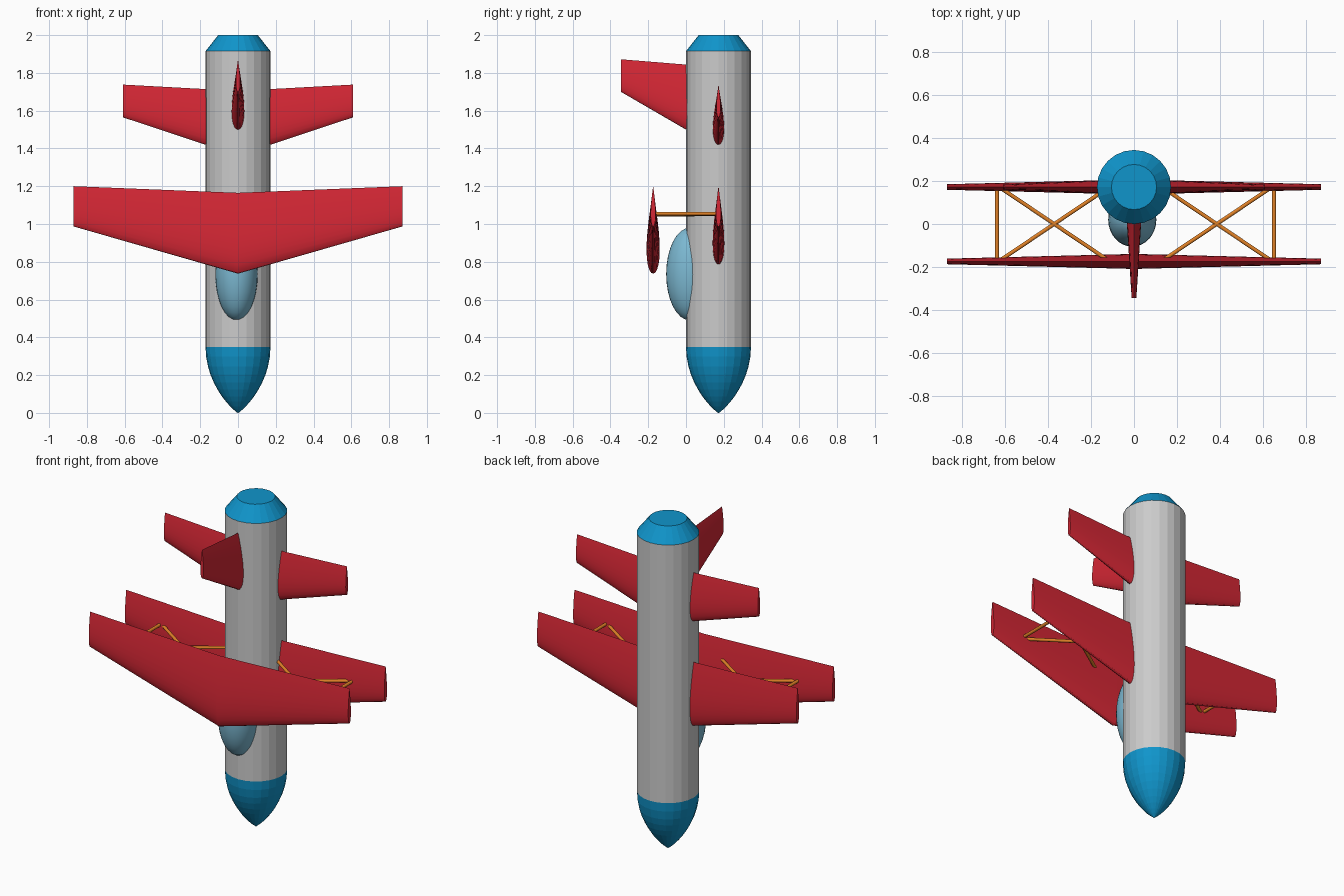
import bpy, bmesh
from math import sqrt, cos, pi
from mathutils import Vector

if "Cube" in bpy.data.objects:
    bpy.data.objects.remove(bpy.data.objects["Cube"])

R, AX, SIDES = 0.172, 0.172, 24   # fuselage radius, its axis in y, number of sides


def material(name, rgb):
    m = bpy.data.materials.new(name)
    m.diffuse_color = (*rgb, 1)
    m.use_nodes = True
    m.node_tree.nodes["Principled BSDF"].inputs["Base Color"].default_value = m.diffuse_color
    return m


RED = material("red", (0.66, 0.02, 0.035))
BLUE = material("blue", (0.005, 0.30, 0.60))
ORANGE = material("orange", (0.75, 0.22, 0.02))
GLASS = material("glass", (0.20, 0.48, 0.64))


def finish(bm, name, mat=None, smooth=None):
    bmesh.ops.recalc_face_normals(bm, faces=bm.faces)
    me = bpy.data.meshes.new(name)
    bm.to_mesh(me)
    bm.free()
    ob = bpy.data.objects.new(name, me)
    bpy.context.collection.objects.link(ob)
    if mat:
        me.materials.append(mat)
    if smooth:
        bpy.ops.object.select_all(action='DESELECT')
        ob.select_set(True)
        bpy.context.view_layer.objects.active = ob
        bpy.ops.object.shade_smooth_by_angle(angle=smooth)
    return ob


def loft(bm, rings, cap_start, cap_end):
    """Skin a list of point loops."""
    loops = [[bm.verts.new(p) for p in ring] for ring in rings]
    n = len(loops[0])
    for a, b in zip(loops, loops[1:]):
        for i in range(n):
            j = (i + 1) % n
            bm.faces.new((a[i], a[j], b[j], b[i]))
    if cap_start:
        bm.faces.new(loops[0])
    if cap_end:
        bm.faces.new(loops[-1])


def turned(name, profile, mat=None):
    """Round part about the fuselage axis from (radius, z) pairs."""
    bm = bmesh.new()
    rings = [[(r * cos(2 * pi * i / SIDES), AX + r * cos(2 * pi * i / SIDES - pi / 2), z)
              for i in range(SIDES)] for r, z in profile]
    loft(bm, rings, True, True)
    return finish(bm, name, mat)


def airfoil(z_lead, z_trail, thick, n=14):
    """Teardrop section as (offset, z) pairs, blunt end down."""
    xs = [(1 - cos(pi * i / n)) / 2 for i in range(n + 1)]
    half = [thick * 5 * (0.2969 * sqrt(x) - 0.126 * x - 0.3516 * x**2
                         + 0.2843 * x**3 - 0.1036 * x**4) for x in xs]
    half[-1] = 0
    c = z_trail - z_lead
    side = [(h, z_lead + c * x) for h, x in zip(half, xs)]
    return side + [(-h, z) for h, z in side[-2:0:-1]]


def wing(name, y, span, root, tip):
    """Mirrored pair of tapered panels; root and tip are (z_lead, z_trail, thickness)."""
    bm = bmesh.new()
    loft(bm, [[(x, y + o, z) for o, z in airfoil(*s)]
              for x, s in ((0, root), (span, tip))], False, True)
    ob = finish(bm, name, RED, 0.5)
    mod = ob.modifiers.new("mirror", 'MIRROR')
    mod.use_mirror_merge = False
    return ob


# Fuselage, nose and tail cone
turned("fuselage", [(R, 0.35), (R, 1.915)])
ts = [0.004, 0.02, 0.05, 0.1, 0.17, 0.25, 0.35, 0.46, 0.58, 0.7, 0.85, 1]
turned("nose_cone", [(R * (1 - (1 - t)**2)**0.85, 0.35 * (t if t > 0.004 else 0)) for t in ts], BLUE)
turned("tail_cone", [(R, 1.915), (0.105, 2.0)], BLUE)

# Two main wings and the tailplane
for name, y in (("front_wing", -0.174), ("back_wing", 0.172)):
    wing(name, y, 0.87, (0.737, 1.165, 0.07), (0.987, 1.2, 0.026))
wing("tailplane", AX, 0.61, (1.363, 1.705, 0.073), (1.565, 1.738, 0.022))

# Fin, from the fuselage axis out to the front
bm = bmesh.new()
loft(bm, [[(o, y, z) for o, z in airfoil(*s)] for y, s in
          ((AX, (1.40, 1.83, 0.088)), (-0.345, (1.70, 1.872, 0.022)))], True, True)
finish(bm, "fin", RED, 0.5)

# Canopy
bm = bmesh.new()
bmesh.ops.create_uvsphere(bm, u_segments=32, v_segments=16, radius=1)
bmesh.ops.scale(bm, vec=(0.112, 0.125, 0.245), verts=bm.verts)
bmesh.ops.translate(bm, vec=(-0.008, 0.02, 0.735), verts=bm.verts)
finish(bm, "canopy", GLASS, 0.6)


# Struts and crossed braces between the wings
def rod(name, a, b, r=0.0095):
    a, b = Vector(a), Vector(b)
    d = b - a
    bm = bmesh.new()
    bmesh.ops.create_cone(bm, cap_ends=True, segments=10, radius1=r, radius2=r, depth=d.length)
    bmesh.ops.rotate(bm, matrix=d.to_track_quat('Z', 'Y').to_matrix(), verts=bm.verts)
    bmesh.ops.translate(bm, vec=(a + b) / 2, verts=bm.verts)
    finish(bm, name, ORANGE, 0.7)


for side, s in (("left", -1), ("right", 1)):
    def px(x):
        return 0.007 + s * x
    rod(side + "_strut", (px(0.644), -0.172, 1.055), (px(0.644), 0.172, 1.055))
    rod(side + "_brace_a", (px(0.122), -0.172, 1.048), (px(0.634), 0.172, 1.052))
    rod(side + "_brace_b", (px(0.634), -0.172, 1.048), (px(0.122), 0.172, 1.052))
